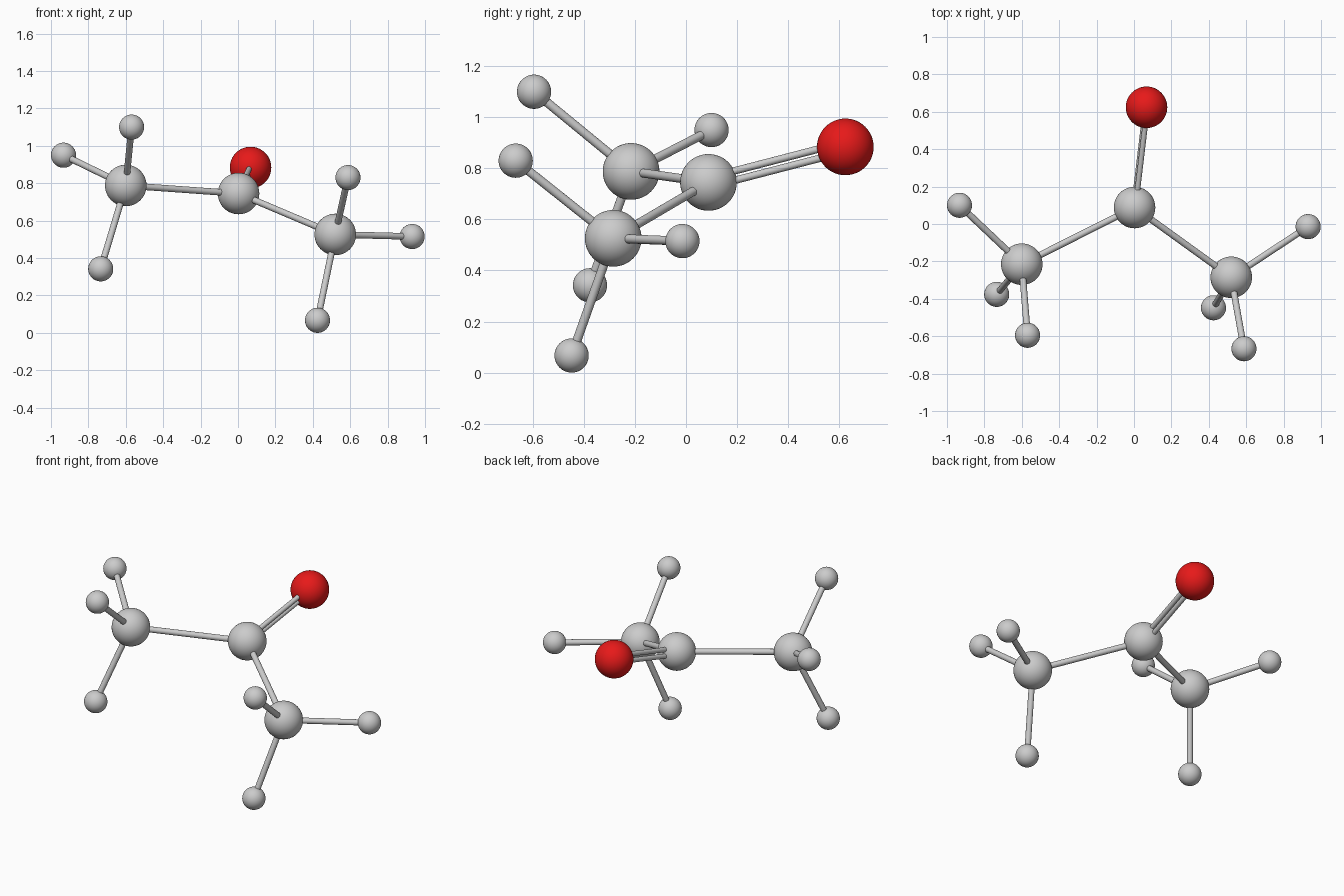
import bpy
from mathutils import Vector

if "Cube" in bpy.data.objects:
    bpy.data.objects.remove(bpy.data.objects["Cube"])

# Atom centres
carbons = {
    "left_carbon": Vector((-0.60, -0.215, 0.788)),
    "centre_carbon": Vector((0.003, 0.088, 0.745)),
    "right_carbon": Vector((0.52, -0.285, 0.526)),
}
oxygen_pos = Vector((0.067, 0.624, 0.884))
hydrogens = {
    "left_carbon": [(-0.933, 0.10, 0.95), (-0.569, -0.595, 1.10), (-0.734, -0.376, 0.342)],
    "right_carbon": [(0.588, -0.667, 0.83), (0.931, -0.014, 0.515), (0.425, -0.448, 0.067)],
}
C_R, H_R, BOND_R, THIN_R = 0.111, 0.067, 0.0175, 0.0145


def ball(name, pos, radius):
    bpy.ops.mesh.primitive_uv_sphere_add(segments=48, ring_count=24, radius=radius, location=pos)
    ob = bpy.context.object
    ob.name = name
    bpy.ops.object.shade_smooth()
    return ob


def bond(name, a, b, radius=BOND_R, shift=Vector()):
    d = b - a
    bpy.ops.mesh.primitive_cylinder_add(vertices=24, radius=radius, depth=d.length,
                                        location=(a + b) / 2 + shift)
    ob = bpy.context.object
    ob.name = name
    ob.rotation_mode = 'QUATERNION'
    ob.rotation_quaternion = d.to_track_quat('Z', 'Y')
    bpy.ops.object.shade_smooth_by_angle()
    return ob


# Carbon backbone
for name, pos in carbons.items():
    ball(name, pos, C_R)
left, centre, right = carbons.values()
bond("left_backbone_bond", left, centre)
bond("right_backbone_bond", centre, right)

# Hydrogens and their bonds
for parent, points in hydrogens.items():
    side = parent.split("_")[0]
    for i, p in enumerate(points, 1):
        ball(f"{side}_hydrogen_{i}", p, H_R)
        bond(f"{side}_hydrogen_bond_{i}", carbons[parent], Vector(p))

# Oxygen
oxygen = ball("oxygen", oxygen_pos, C_R)
red = bpy.data.materials.new("red")
red.diffuse_color = (0.8, 0.01, 0.01, 1)
red.use_nodes = True
red.node_tree.nodes["Principled BSDF"].inputs["Base Color"].default_value = red.diffuse_color
oxygen.data.materials.append(red)

# Double bond, split across the plane of the backbone
normal = (left - centre).cross(right - centre).normalized()
for i, s in enumerate((-1, 1), 1):
    bond(f"double_bond_{i}", centre, oxygen_pos, THIN_R, normal * 0.0185 * s)
